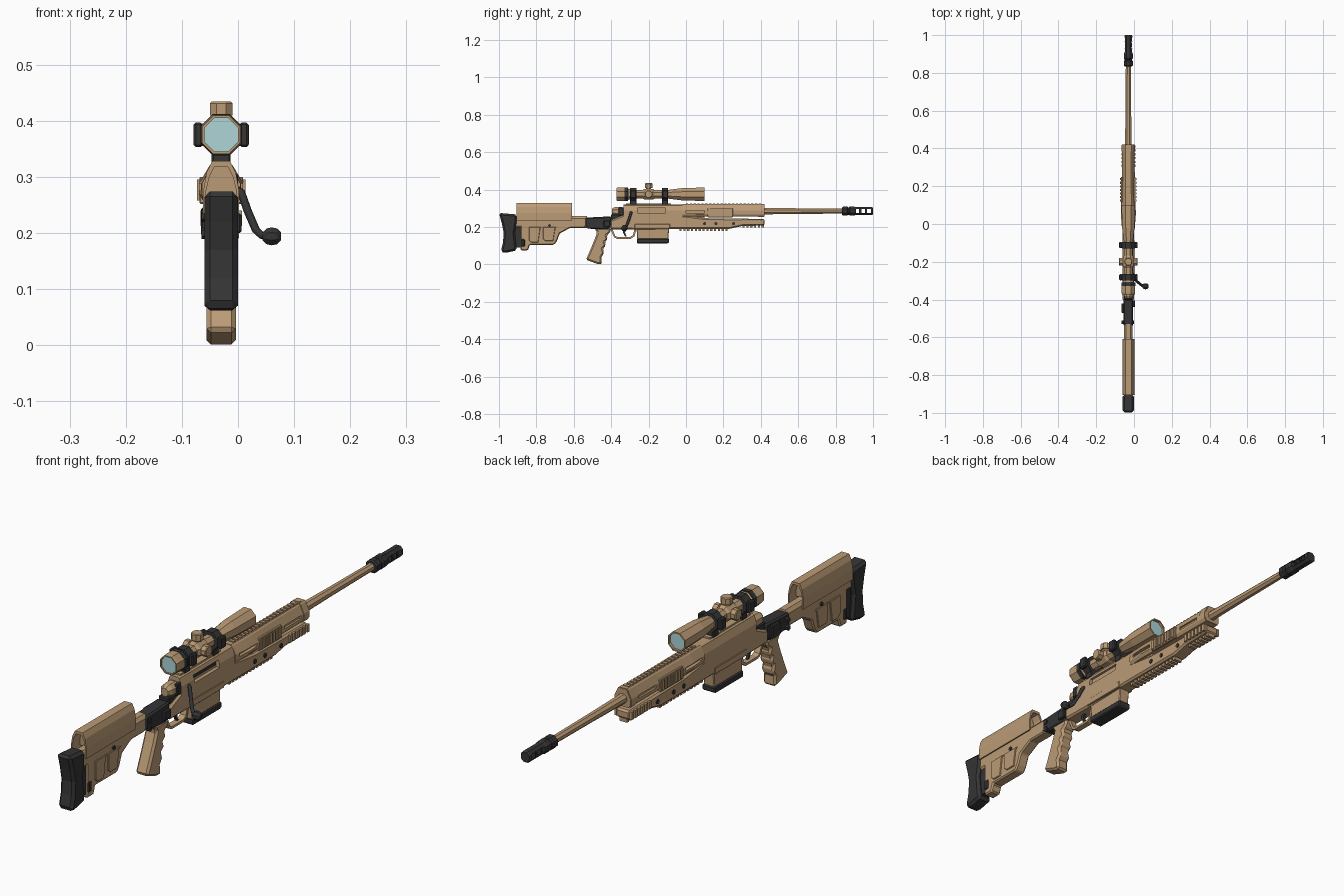
import bpy, bmesh, math
from mathutils import Vector

CX = -0.03  # the rifle's own axis


def mat(name, col):
    m = bpy.data.materials.new(name)
    m.diffuse_color = (*col, 1)
    return m


TAN = mat("desert_tan", (0.50, 0.33, 0.18))
BLACK = mat("matte_black", (0.035, 0.035, 0.037))
GLASS = mat("lens_blue", (0.42, 0.66, 0.68))


def loft(name, rings, m, bevel=0.0):
    """Skin a list of equal-length point rings and cap both ends."""
    bm = bmesh.new()
    vs = [[bm.verts.new((p[0] + CX, p[1], p[2])) for p in r] for r in rings]
    n = len(vs[0])
    for a, b in zip(vs, vs[1:]):
        for i in range(n):
            bm.faces.new((a[i], a[(i + 1) % n], b[(i + 1) % n], b[i]))
    bm.faces.new(vs[0])
    bm.faces.new(vs[-1])
    bmesh.ops.recalc_face_normals(bm, faces=bm.faces)
    me = bpy.data.meshes.new(name)
    bm.to_mesh(me)
    bm.free()
    me.materials.append(m)
    ob = bpy.data.objects.new(name, me)
    bpy.context.collection.objects.link(ob)
    if bevel:
        b = ob.modifiers.new("chamfer", 'BEVEL')
        b.width, b.segments, b.limit_method, b.angle_limit = bevel, 1, 'ANGLE', math.radians(40)
    return ob


def side(name, prof, h, m, bevel=0.0, x=0.0):
    """Side profile (y, z) pushed out to half width h."""
    return loft(name, [[(x + s * h, y, z) for y, z in prof] for s in (-1, 1)], m, bevel)


def box(name, x0, x1, y0, y1, z0, z1, m, bevel=0.0):
    return side(name, [(y0, z0), (y1, z0), (y1, z1), (y0, z1)], (x1 - x0) / 2, m, bevel, (x0 + x1) / 2)


def section(name, half, ys, m, bevel=0.0):
    """Right half of an (x, z) cross-section, mirrored, run along y; ys = (y, x scale)."""
    pts = half + [(-x, z) for x, z in reversed(half)]
    return loft(name, [[(x * s, y, z) for x, z in pts] for y, s in ys], m, bevel)


def lathe(name, prof, c, m, axis='Y', n=8):
    """Faceted turned part; prof = (distance along axis, flat radius), c = centre."""
    rings = []
    for d, r in prof:
        ring = []
        for i in range(n):
            a = 2 * math.pi * (i + .5) / n
            u, v = [r / math.cos(math.pi / n) * f(a) for f in (math.cos, math.sin)]
            o = {'Y': (u, d, v), 'X': (d, u, v), 'Z': (u, v, d)}[axis]
            ring.append([c[k] + o[k] for k in range(3)])
        rings.append(ring)
    return loft(name, rings, m)


def cut(ob, *boxes):
    """Cut box-shaped holes (x0,x1,y0,y1,z0,z1) out of a part."""
    for b in boxes:
        c = box("cutter", *b, ob.data.materials[0])
        md = ob.modifiers.new("cut", 'BOOLEAN')
        md.object, md.operation, md.solver = c, 'DIFFERENCE', 'EXACT'
        me = bpy.data.meshes.new_from_object(ob.evaluated_get(bpy.context.evaluated_depsgraph_get()))
        ob.modifiers.clear()
        ob.data = me
        bpy.data.objects.remove(c)


# --- Butt stock
side("butt_pad", [(-1.0, .275), (-.985, .22), (-.975, .17), (-.978, .12), (-.99, .07), (-.972, .06),
                  (-.905, .075), (-.91, .12), (-.915, .17), (-.905, .22), (-.905, .262), (-.915, .268)],
     .03, BLACK, .01)
section("cheek_rest", [(.016, .328), (.026, .308), (.032, .275), (.032, .235), (.027, .235), (.027, .275),
                       (.021, .3), (.012, .318)], [(-.905, 1), (-.61, 1)], TAN)
section("cheek_rest_core", [(.014, .322), (.024, .3), (.028, .272), (.028, .255)], [(-.86, 1), (-.65, 1)], TAN)
section("stock_tube", [(.012, .258), (.022, .245), (.022, .205), (.014, .195)], [(-.91, 1), (-.53, 1)], TAN)
side("stock_body", [(-.885, .225), (-.885, .075), (-.845, .075), (-.835, .105), (-.705, .105), (-.69, .125),
                    (-.675, .165), (-.62, .195), (-.54, .195), (-.54, .225)], .022, TAN, .005)
for s in (-1, 1):
    for i, (a, b, c) in enumerate([(-.84, -.78, .118), (-.765, -.70, .125)]):
        p = side("stock_panel", [(a, .2), (b + .01, .2), (b, .19), (b - .01, c), (a + .012, c), (a, c + .012)],
                 .003, TAN, .002, s * .023)
    lathe("stock_screw", [(-.003, .007), (.003, .007)], (s * .024, -.73, .208), BLACK, 'X')
side("stock_knob", [(-.882, .095), (-.862, .095), (-.862, .135), (-.882, .135)], .026, BLACK, .004)
box("pad_spacer", -.016, .016, -.92, -.88, .09, .23, BLACK)

# --- Folding hinge and pistol grip
side("hinge_block", [(-.54, .205), (-.54, .25), (-.40, .257), (-.395, .21), (-.42, .185), (-.51, .19)],
     .026, BLACK, .006)
box("hinge_latch", -.036, -.02, -.47, -.42, .195, .245, BLACK, .003)
box("hinge_button", .02, .036, -.44, -.405, .2, .235, BLACK, .003)
for z in (.2, .23):
    lathe("hinge_knuckle", [(-.035, .009), (.03, .009)], (0, -.52, z), BLACK, 'X', 6)
side("pistol_grip", [(-.49, .195), (-.40, .195), (-.405, .17), (-.425, .155), (-.418, .135), (-.435, .12),
                     (-.428, .1), (-.445, .085), (-.438, .06), (-.452, .04), (-.45, .0), (-.475, .003),
                     (-.535, .025), (-.515, .07), (-.49, .13), (-.475, .17)], .026, TAN, .008)

# --- Chassis with magazine and trigger
side("chassis", [(-.405, .188), (-.405, .235), (-.34, .262), (-.02, .262), (.1, .247), (.42, .243), (.42, .208),
                 (.3, .205), (.23, .19), (-.05, .19), (-.27, .186)], .03, TAN, .007)
side("trigger_guard", [(-.405, .19), (-.385, .145), (-.37, .137), (-.295, .137), (-.275, .15), (-.265, .19),
                       (-.275, .19), (-.284, .156), (-.3, .146), (-.366, .146), (-.378, .152), (-.394, .19)],
     .012, TAN)
side("trigger", [(-.335, .19), (-.32, .19), (-.326, .17), (-.318, .15), (-.326, .15), (-.337, .17)], .005, BLACK)
side("magazine", [(-.265, .2), (-.09, .2), (-.095, .13), (-.26, .13)], .022, TAN, .003)
side("magazine_base", [(-.262, .138), (-.09, .138), (-.09, .118), (-.1, .113), (-.262, .113)], .027, BLACK, .004)
for s in (-1, 1):
    for y in (.1, .16, .255):
        lathe("chassis_screw", [(-.002, .008), (.002, .008)], (s * .031, y, .218), BLACK, 'X')
    box("magazine_well_lip", s * .027 - .005, s * .027 + .005, -.275, -.085, .19, .215, TAN, .002)

# --- Accessory rails: repeated teeth
for i in range(13):
    y = -.035 + i * .0205
    box("lower_rail_tooth", -.017, .017, y, y + .012, .178, .194, TAN)
for i in range(6):
    y = .302 + i * .0205
    box("front_rail_tooth", -.016, .016, y, y + .012, .196, .21, TAN)
    for s in (-1, 1):
        box("front_side_tooth", s * .032 - .005, s * .032 + .005, y, y + .012, .212, .24, TAN)
for s in (-1, 1):
    box("side_rail", s * .034 - .005, s * .034 + .005, .115, .25, .252, .3, TAN, .002)
    for i in range(7):
        y = .118 + i * .019
        box("side_rail_tooth", s * .039 - .004, s * .039 + .004, y, y + .011, .258, .295, TAN)

# --- Receiver and bolt
receiver = section("receiver", [(.014, .32), (.02, .316), (.03, .288), (.03, .25)], [(-.335, 1), (-.02, 1)], TAN)
cut(receiver, (.016, .05, -.26, -.11, .274, .302))
lathe("bolt_body", [(-.33, .016), (-.05, .016)], (0, 0, .288), BLACK)
lathe("bolt_shroud", [(-.395, .015), (-.38, .024), (-.345, .025), (-.335, .02), (-.32, .02)], (0, 0, .283), TAN)
box("safety_lever", .015, .03, -.36, -.335, .262, .305, BLACK, .003)
box("receiver_tang", -.022, .022, -.4, -.32, .24, .268, BLACK, .004)
box("scope_rail", -.014, .014, -.32, -.08, .315, .326, TAN)
cu = bpy.data.curves.new("bolt_handle", 'CURVE')
cu.dimensions, cu.bevel_depth, cu.bevel_resolution, cu.use_fill_caps = '3D', .0075, 1, True
sp = cu.splines.new('POLY')
path = [(.012, -.29, .288), (.036, -.295, .272), (.047, -.305, .24), (.062, -.318, .205), (.072, -.325, .196), (.085, -.33, .194)]
sp.points.add(len(path) - 1)
for p, q in zip(sp.points, path):
    p.co = (q[0] + CX, q[1], q[2], 1)
cu.materials.append(BLACK)
bpy.context.collection.objects.link(bpy.data.objects.new("bolt_handle", cu))
lathe("bolt_knob", [(.074, .007), (.081, .014), (.09, .016), (.1, .014), (.107, .007)], (0, -.33, .194), BLACK, 'X')

# --- Handguard, wider around the rear
hg = section("handguard", [(.015, .322), (.02, .318), (.036, .288), (.036, .268), (.028, .256)],
             [(-.02, .95), (.05, 1.1), (.1, 1.08), (.25, .95), (.37, .92), (.42, .92)], TAN)
cut(hg, *[(s * .034 - .008, s * .034 + .008, a, b, .276, .288) for s in (-1, 1) for a, b in ((.0, .1), (.27, .37))])
section("handguard_front_band", [(.016, .324), (.021, .32), (.035, .289), (.035, .266), (.027, .254)],
        [(.385, 1), (.418, 1)], TAN)
box("handguard_bridge", -.022, .022, -.02, .1, .24, .262, TAN)
for i in range(20):
    y = .0 + i * .0205
    box("top_rail_tooth", -.012, .012, y, y + .012, .318, .326, TAN)

# --- Barrel and muzzle brake
lathe("barrel", [(-.02, .02), (.42, .0175), (.6, .015), (.85, .0135)], (0, 0, .285), TAN)
lathe("brake_collar", [(.835, .02), (.84, .024), (.862, .024), (.866, .02), (.872, .02), (.876, .024), (.9, .024),
                       (.91, .02)], (0, 0, .285), BLACK)
brake = lathe("muzzle_brake", [(.9, .021), (.995, .021), (1.0, .018)], (0, 0, .285), BLACK)
cut(brake, *[(-.04, .04, y, y + .02, .274, .296) for y in (.906, .937, .968)],
    *[(s * .022 - .005, s * .022 + .005, y, y + .008, .25, .32) for s in (-1, 1) for y in (.928, .959)])

# --- Scope
SC = (0, 0, .375)
lathe("scope_tube", [(-.359, .03), (-.372, .03), (-.372, .034), (-.362, .036), (-.315, .036), (-.305, .028),
                     (-.26, .022), (.02 - .13, .022), (-.09, .024), (-.02, .033), (.1, .036), (.1, .031),
                     (.085, .031)], SC, TAN)
lathe("rear_lens", [(-.367, .03), (-.36, .03)], SC, GLASS)
lathe("front_lens", [(.084, .031), (.09, .031)], SC, GLASS)
lathe("zoom_ring", [(-.328, .037), (-.31, .037)], SC, BLACK)
lathe("turret_saddle", [(-.232, .023), (-.222, .029), (-.178, .029), (-.168, .023)], SC, TAN)
knob = [(.024, .014), (.034, .014), (.034, .02), (.056, .02), (.059, .017)]
lathe("top_turret", knob, (0, -.2, .375), TAN, 'Z')
for s in (-1, 1):
    lathe("side_turret", [(s * d * .84, r) for d, r in knob], (0, -.2, .375), TAN, 'X')
for y in (-.282, -.112):
    lathe("scope_ring", [(y - .017, .034), (y + .017, .034)], SC, BLACK)
    for s in (-1, 1):
        box("ring_clamp", s * .041 - .008, s * .041 + .008, y - .016, y + .016, .353, .397, BLACK, .004)
    box("ring_base", -.017, .017, y - .017, y + .017, .318, .345, BLACK, .003)
